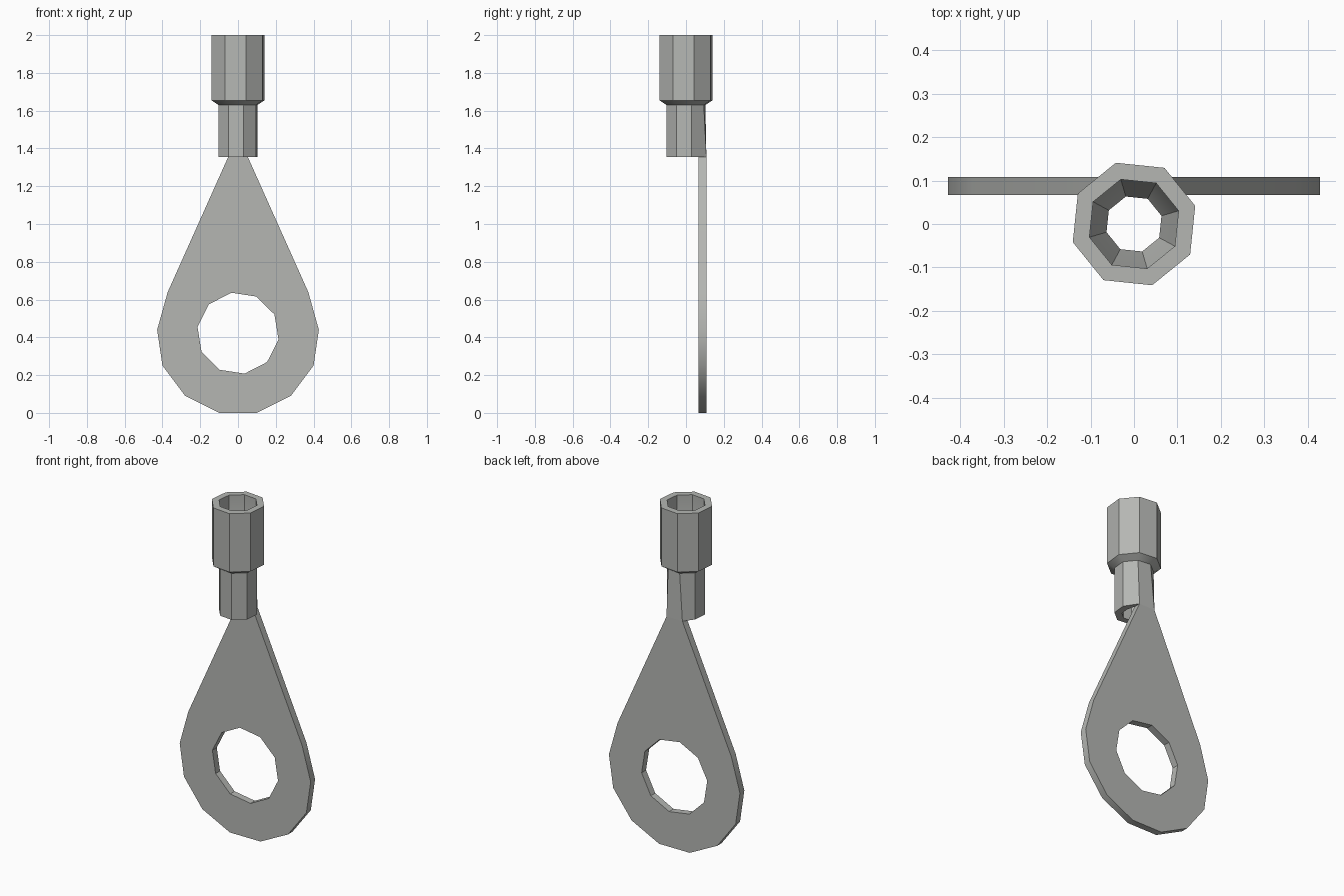
import bpy, bmesh, math

cube = bpy.data.objects.get("Cube")
if cube:
    bpy.data.objects.remove(cube, do_unlink=True)

metal = bpy.data.materials.new("grey metal")
metal.use_nodes = True
colour = (0.46, 0.47, 0.45, 1.0)
metal.diffuse_color = colour
metal.node_tree.nodes["Principled BSDF"].inputs["Base Color"].default_value = colour


def finish(name, bm):
    """Turn a bmesh into a named metal object, smooth except at sharp edges."""
    bmesh.ops.recalc_face_normals(bm, faces=bm.faces[:])
    mesh = bpy.data.meshes.new(name)
    bm.to_mesh(mesh)
    bm.free()
    mesh.materials.append(metal)
    obj = bpy.data.objects.new(name, mesh)
    bpy.context.collection.objects.link(obj)
    bpy.ops.object.select_all(action='DESELECT')
    obj.select_set(True)
    bpy.context.view_layer.objects.active = obj
    bpy.ops.object.shade_smooth_by_angle(angle=math.radians(30))
    return obj


def polygon(sides, radius, phase):
    angles = [math.radians(phase) + 2 * math.pi * i / sides for i in range(sides)]
    return [(radius * math.cos(a), radius * math.sin(a)) for a in angles]


BACK, FRONT = 0.108, 0.067      # the two faces of the flat tongue
NECK_HALF, NECK_Z = 0.052, 1.355

# Eight-sided socket: closed wall profile as (radius, height), outside then bore
profile = [(0.107, NECK_Z), (0.107, 1.63), (0.147, 1.655), (0.147, 2.0),
           (0.107, 2.0), (0.107, 1.70), (0.066, 1.63), (0.066, NECK_Z)]
bm = bmesh.new()
rings = [[bm.verts.new((x, y, z)) for x, y in polygon(8, r, 16.5)]
         for r, z in profile]
# Flatten the back wall at the lower end so that it meets the tongue
for ring, y in ((rings[0], BACK), (rings[-1], FRONT)):
    ring[1].co.x, ring[2].co.x = NECK_HALF, -NECK_HALF
    ring[1].co.y = ring[2].co.y = y
for k, ring in enumerate(rings):
    upper = rings[(k + 1) % len(rings)]
    for i in range(8):
        j = (i + 1) % 8
        bm.faces.new((ring[i], ring[j], upper[j], upper[i]))
finish("crimp_socket", bm)

# Flat teardrop tongue with a ten-sided bolt hole
half = [(0.10, 0.0), (0.28, 0.09), (0.40, 0.25), (0.428, 0.44),
        (0.372, 0.64), (NECK_HALF, NECK_Z)]
outline = half + [(-x, z) for x, z in reversed(half)]
hole = [(x, z + 0.422) for x, z in polygon(10, 0.217, 27.2)]
bm = bmesh.new()
edges = []
for loop in (outline, hole):
    verts = [bm.verts.new((x, FRONT, z)) for x, z in loop]
    edges += [bm.edges.new((v, verts[(i + 1) % len(verts)]))
              for i, v in enumerate(verts)]
bmesh.ops.triangle_fill(bm, edges=edges, use_beauty=True)
solid = bmesh.ops.extrude_face_region(bm, geom=bm.faces[:], use_keep_orig=True)
moved = [g for g in solid["geom"] if isinstance(g, bmesh.types.BMVert)]
bmesh.ops.translate(bm, verts=moved, vec=(0, BACK - FRONT, 0))
finish("ring_tongue", bm)
